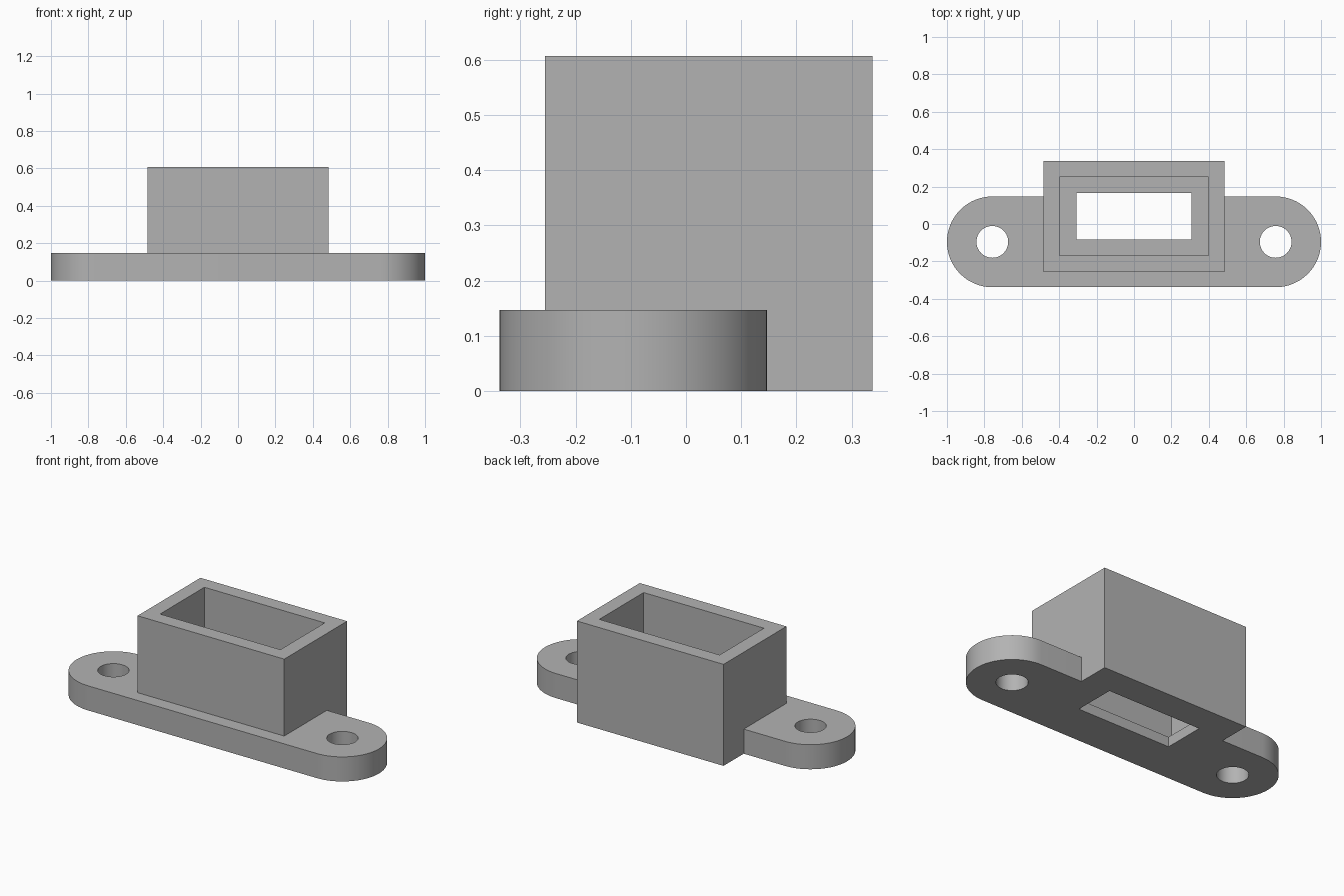
import bpy
import bmesh
import math

old = bpy.data.objects.get("Cube")
if old:
    bpy.data.objects.remove(old, do_unlink=True)

GREY = (0.45, 0.45, 0.45, 1.0)
grey = bpy.data.materials.new("plain grey")
grey.use_nodes = True
grey.diffuse_color = GREY
grey.node_tree.nodes["Principled BSDF"].inputs["Base Color"].default_value = GREY

FLANGE_Y, FLANGE_R, FLANGE_TOP = -0.0955, 0.2425, 0.147
EAR_X, HOLE_R = 1 - FLANGE_R, 0.085
BOX_TOP, LEDGE_TOP = 0.607, 0.059
SPILL = 0.1  # how far cutters overshoot the solid


def prism(name, outline, z0, z1):
    """Extrude a closed outline from z0 up to z1."""
    bm = bmesh.new()
    face = bm.faces.new([bm.verts.new((x, y, z0)) for x, y in outline])
    top = bmesh.ops.extrude_face_region(bm, geom=[face])["geom"]
    verts = [v for v in top if isinstance(v, bmesh.types.BMVert)]
    bmesh.ops.translate(bm, verts=verts, vec=(0, 0, z1 - z0))
    bmesh.ops.recalc_face_normals(bm, faces=bm.faces)
    mesh = bpy.data.meshes.new(name)
    bm.to_mesh(mesh)
    bm.free()
    mesh.materials.append(grey)
    obj = bpy.data.objects.new(name, mesh)
    bpy.context.collection.objects.link(obj)
    return obj


def arc(cx, cy, r, start, sweep, steps):
    angles = [start + sweep * i / steps for i in range(steps + 1)]
    return [(cx + r * math.cos(a), cy + r * math.sin(a)) for a in angles]


def rect(half_x, y0, y1):
    return [(-half_x, y0), (half_x, y0), (half_x, y1), (-half_x, y1)]


def combine(target, tool, operation):
    """Apply a boolean and discard the tool object."""
    mod = target.modifiers.new(operation.title(), "BOOLEAN")
    mod.operation, mod.solver, mod.object = operation, "EXACT", tool
    bpy.context.view_layer.objects.active = target
    bpy.ops.object.modifier_apply(modifier=mod.name)
    bpy.data.objects.remove(tool, do_unlink=True)


# Round-ended mounting flange
outline = (arc(EAR_X, FLANGE_Y, FLANGE_R, -math.pi / 2, math.pi, 32)
           + arc(-EAR_X, FLANGE_Y, FLANGE_R, math.pi / 2, math.pi, 32))
body = prism("flanged_socket", outline, 0, FLANGE_TOP)

# Rectangular housing, offset to the back
combine(body, prism("housing", rect(0.485, -0.256, 0.338), 0, BOX_TOP), "UNION")

# Deep pocket, then the smaller opening that leaves a ledge at the floor
combine(body, prism("pocket", rect(0.398, -0.168, 0.251),
                    LEDGE_TOP, BOX_TOP + SPILL), "DIFFERENCE")
combine(body, prism("floor_opening", rect(0.308, -0.084, 0.166),
                    -SPILL, BOX_TOP), "DIFFERENCE")

# Screw holes in both ears
for side in (-1, 1):
    circle = arc(side * EAR_X, FLANGE_Y, HOLE_R, 0, math.tau, 48)[:-1]
    combine(body, prism("screw_hole", circle, -SPILL, BOX_TOP), "DIFFERENCE")

# Smooth curved walls with crisp edges
bpy.ops.object.select_all(action="DESELECT")
body.select_set(True)
bpy.context.view_layer.objects.active = body
bpy.ops.object.shade_smooth_by_angle(angle=math.radians(30))
